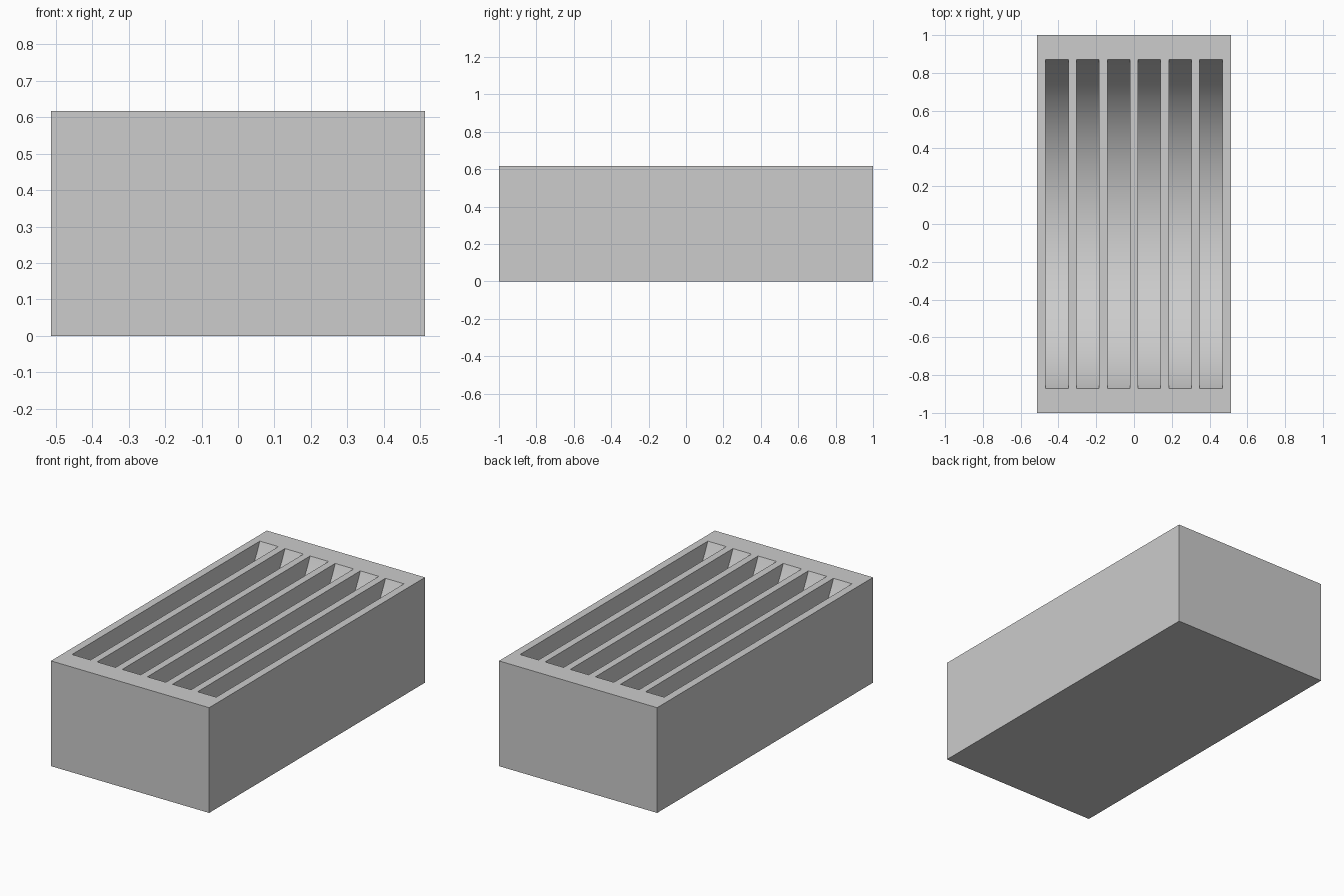
import bpy
import bmesh
import math

if "Cube" in bpy.data.objects:
    bpy.data.objects.remove(bpy.data.objects["Cube"], do_unlink=True)

WIDTH, LENGTH, HEIGHT = 1.026, 2.0, 0.617
SLOTS, SLOT_WIDTH, PITCH = 6, 0.12, 0.163
HALF_SLOT, FLOOR, STEPS = 0.87, 0.042, 64

grey = bpy.data.materials.new("light_grey")
grey.use_nodes = True
colour = (0.604, 0.604, 0.604, 1)
grey.diffuse_color = colour
grey.node_tree.nodes["Principled BSDF"].inputs["Base Color"].default_value = colour


def add_object(name, bm):
    bmesh.ops.recalc_face_normals(bm, faces=bm.faces)
    mesh = bpy.data.meshes.new(name)
    bm.to_mesh(mesh)
    bm.free()
    mesh.materials.append(grey)
    obj = bpy.data.objects.new(name, mesh)
    bpy.context.collection.objects.link(obj)
    return obj


# Solid block
bm = bmesh.new()
bmesh.ops.create_cube(bm, size=1)
bmesh.ops.scale(bm, vec=(WIDTH, LENGTH, HEIGHT), verts=bm.verts)
bmesh.ops.translate(bm, vec=(0, 0, HEIGHT / 2), verts=bm.verts)
block = add_object("slotted_block", bm)

# Slot profile: a circular arc between the two slot ends, open above the block
depth = HEIGHT - FLOOR
radius = (HALF_SLOT ** 2 + depth ** 2) / (2 * depth)
sweep = math.asin(HALF_SLOT / radius)
angles = [sweep * (2 * i / STEPS - 1) for i in range(STEPS + 1)]
profile = [(radius * math.sin(a), FLOOR + radius * (1 - math.cos(a))) for a in angles]
profile += [(HALF_SLOT, HEIGHT + 0.1), (-HALF_SLOT, HEIGHT + 0.1)]

# Row of slot cutters
bm = bmesh.new()
for i in range(SLOTS):
    left = (i - (SLOTS - 1) / 2) * PITCH - SLOT_WIDTH / 2
    face = bm.faces.new([bm.verts.new((left, y, z)) for y, z in profile])
    side = bmesh.ops.extrude_face_region(bm, geom=[face])["geom"]
    moved = [v for v in side if isinstance(v, bmesh.types.BMVert)]
    bmesh.ops.translate(bm, vec=(SLOT_WIDTH, 0, 0), verts=moved)
cutter = add_object("slot_cutter", bm)
cutter.hide_render = True

# Cut the slots, then discard the cutter
cut = block.modifiers.new("slots", 'BOOLEAN')
cut.operation = 'DIFFERENCE'
cut.solver = 'EXACT'
cut.object = cutter
bpy.ops.object.select_all(action='DESELECT')
bpy.context.view_layer.objects.active = block
block.select_set(True)
bpy.ops.object.modifier_apply(modifier=cut.name)
bpy.data.objects.remove(cutter, do_unlink=True)

# Smooth curved slot floors, sharp edges elsewhere
bpy.ops.object.shade_smooth_by_angle(angle=math.radians(20))
